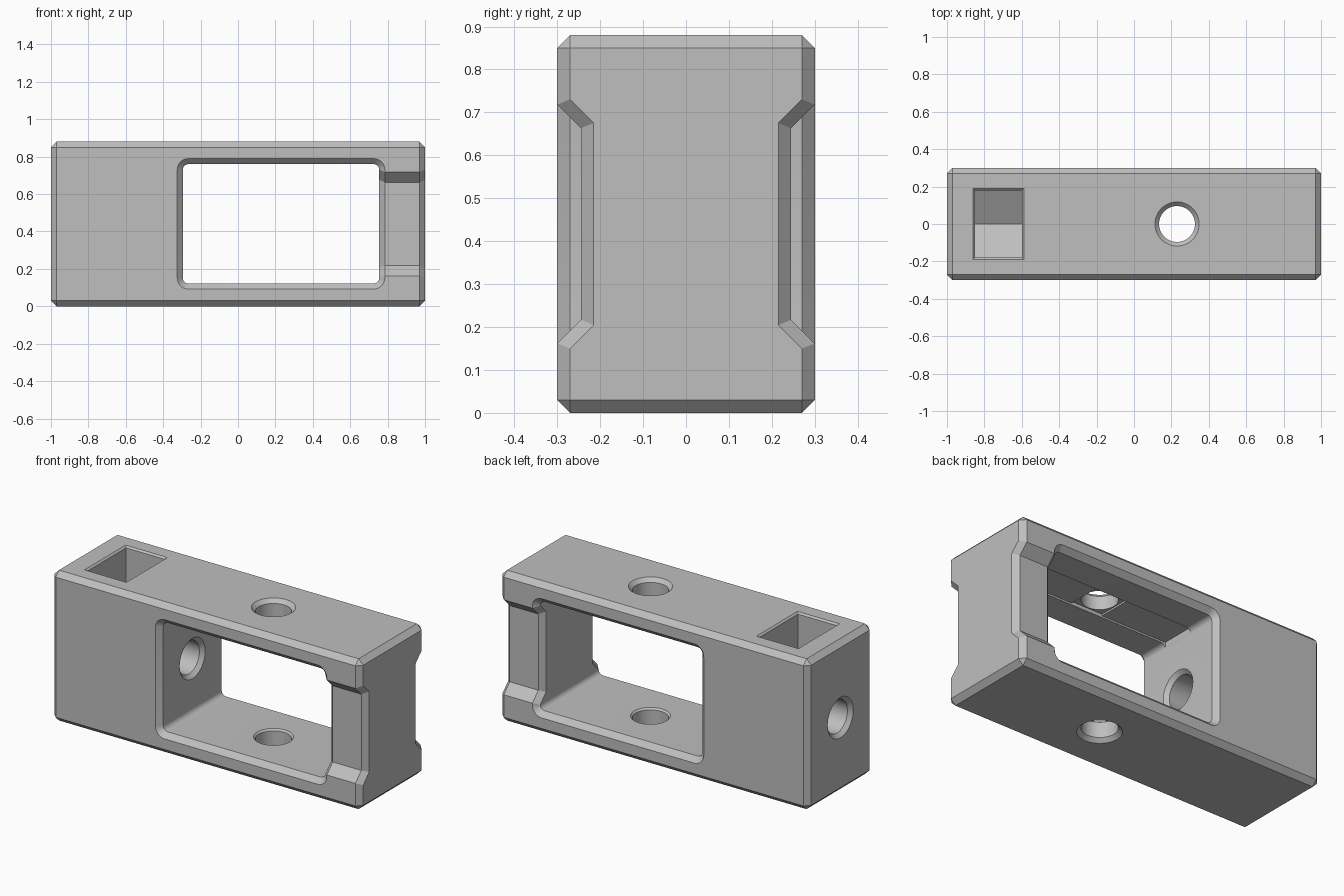
import bpy, bmesh
from math import sin, cos, pi, sqrt, tan, radians

cube = bpy.data.objects.get("Cube")
if cube:
    bpy.data.objects.remove(cube, do_unlink=True)

LENGTH, DEPTH, HEIGHT = 2.0, 0.6, 0.88
CHAMFER, MID = 0.03, 0.44
OVER = 0.01                      # overshoot of cutters past a surface
HOLE, RIM = 0.096, 0.022         # bore radius and its countersink
WIN_X, WIN_Z = (-0.295, 0.755), (0.122, 0.76)

grey = bpy.data.materials.new("light grey plastic")
grey.use_nodes = True
colour = (0.52, 0.52, 0.52, 1)
grey.diffuse_color = colour
grey.node_tree.nodes["Principled BSDF"].inputs["Base Color"].default_value = colour


def add_object(name, bm):
    bmesh.ops.recalc_face_normals(bm, faces=bm.faces)
    mesh = bpy.data.meshes.new(name)
    bm.to_mesh(mesh)
    bm.free()
    mesh.materials.append(grey)
    obj = bpy.data.objects.new(name, mesh)
    bpy.context.collection.objects.link(obj)
    return obj


def loft(name, rings):
    """Closed solid through rings with equal point counts."""
    bm = bmesh.new()
    loops = [[bm.verts.new(p) for p in ring] for ring in rings]
    for a, b in zip(loops, loops[1:]):
        for i in range(len(a)):
            j = (i + 1) % len(a)
            bm.faces.new((a[i], a[j], b[j], b[i]))
    bm.faces.new(loops[0])
    bm.faces.new(loops[-1])
    return add_object(name, bm)


def circle(r, n=48):
    return [(r * cos(2 * pi * i / n), r * sin(2 * pi * i / n)) for i in range(n)]


def box(name, x, y, z):
    ring = [(x[0], y[0]), (x[1], y[0]), (x[1], y[1]), (x[0], y[1])]
    return loft(name, [[(a, b, h) for a, b in ring] for h in z])


def rounded_window(d):
    """Window outline grown by d, in x and z."""
    r, pts = CHAMFER + d, []
    corners = [(1, 1), (0, 1), (0, 0), (1, 0)]
    for k, (ix, iz) in enumerate(corners):
        cx = WIN_X[ix] + (-CHAMFER if ix else CHAMFER)
        cz = WIN_Z[iz] + (-CHAMFER if iz else CHAMFER)
        for s in range(7):
            a = pi / 2 * (k + s / 6)
            pts.append((cx + r * cos(a), cz + r * sin(a)))
    return pts


def notch_profile(d, side):
    """Side notch section grown by d, in y and z."""
    floor, half, outer = 0.245, 0.223, 0.4
    h_in = half + d * tan(radians(22.5))
    h_out = half + outer - floor + d * sqrt(2)
    return [(side * (floor - d), MID - h_in), (side * outer, MID - h_out),
            (side * outer, MID + h_out), (side * (floor - d), MID + h_in)]


# Chamfered block
bm = bmesh.new()
bmesh.ops.create_cube(bm, size=1)
for v in bm.verts:
    v.co = (v.co.x * LENGTH, v.co.y * DEPTH, (v.co.z + 0.5) * HEIGHT)
bmesh.ops.bevel(bm, geom=bm.edges[:], offset=CHAMFER, segments=1, affect='EDGES')
body = add_object("bracket_body", bm)

cutters = []
grown = CHAMFER + OVER

# Window with chamfered rims front and back
cutters.append(loft("window_cutter", [
    [(x, y, z) for x, z in rounded_window(d)]
    for y, d in ((-DEPTH / 2 - OVER, grown), (-DEPTH / 2 + CHAMFER, 0),
                 (DEPTH / 2 - CHAMFER, 0), (DEPTH / 2 + OVER, grown))]))

# Notches on both sides of the end bar
for side in (-1, 1):
    cutters.append(loft("notch_cutter", [
        [(x, y, z) for y, z in notch_profile(d, side)]
        for x, d in ((WIN_X[1] - OVER, grown), (WIN_X[1] + CHAMFER, 0),
                     (LENGTH / 2 - CHAMFER, 0), (LENGTH / 2 + OVER, grown))]))

# Lengthwise bore, countersunk at both ends
wall = WIN_X[0]
cutters.append(loft("long_bore_cutter", [
    [(x, a, MID + b) for a, b in circle(r)]
    for x, r in ((-1 - OVER, HOLE + RIM + OVER), (-1 + RIM, HOLE),
                 (wall - RIM, HOLE), (wall + OVER, HOLE + RIM + OVER))]))

# Upright bores through the roof and the floor
BORE_X = 0.23
upper = ((HEIGHT + OVER, HOLE + RIM + OVER), (HEIGHT - RIM, HOLE), (WIN_Z[1] - OVER, HOLE))
lower = ((-OVER, HOLE + RIM + OVER), (RIM, HOLE),
         (WIN_Z[0] - OVER, HOLE), (WIN_Z[0] + OVER, HOLE + 2 * OVER))
for name, steps in (("roof_bore_cutter", upper), ("floor_bore_cutter", lower)):
    cutters.append(loft(name, [
        [(BORE_X + a, b, z) for a, b in circle(r)] for z, r in steps]))

# Shallow stepped relief around the bore under the roof
w = HOLE + 0.006
cutters.append(box("relief_slot_cutter", (WIN_X[0], WIN_X[1]), (-w, w),
                   (WIN_Z[1] - 0.02, WIN_Z[1] + 0.01)))
cutters.append(box("relief_square_cutter", (BORE_X - w, BORE_X + w), (-w, w),
                   (WIN_Z[1] - 0.015, WIN_Z[1] + 0.02)))

# Nut pocket with a V floor and a chamfered mouth
NUT_X, NUT_HALF, FLAT = -0.725, 0.126, 0.18
slope = tan(radians(30))
pocket = [(-FLAT, MID - FLAT * slope), (0, MID - 2 * FLAT * slope),
          (FLAT, MID - FLAT * slope), (FLAT, HEIGHT + OVER), (-FLAT, HEIGHT + OVER)]
cutters.append(loft("nut_pocket_cutter", [
    [(x, y, z) for y, z in pocket] for x in (NUT_X - NUT_HALF, NUT_X + NUT_HALF)]))
cutters.append(loft("nut_mouth_cutter", [
    [(NUT_X + i * (NUT_HALF + d), j * (FLAT + d), z)
     for i, j in ((-1, -1), (1, -1), (1, 1), (-1, 1))]
    for z, d in ((HEIGHT - 0.01, 0), (HEIGHT + OVER, 0.01 + OVER))]))

# Cut everything out of the block, then drop the cutters
bpy.context.view_layer.objects.active = body
for c in cutters:
    c.hide_render = True
    mod = body.modifiers.new(c.name, 'BOOLEAN')
    mod.operation, mod.solver, mod.object = 'DIFFERENCE', 'EXACT', c
    bpy.ops.object.modifier_apply(modifier=mod.name)
    bpy.data.objects.remove(c, do_unlink=True)

bpy.ops.object.select_all(action='DESELECT')
body.select_set(True)
bpy.ops.object.shade_smooth_by_angle(angle=radians(25))
